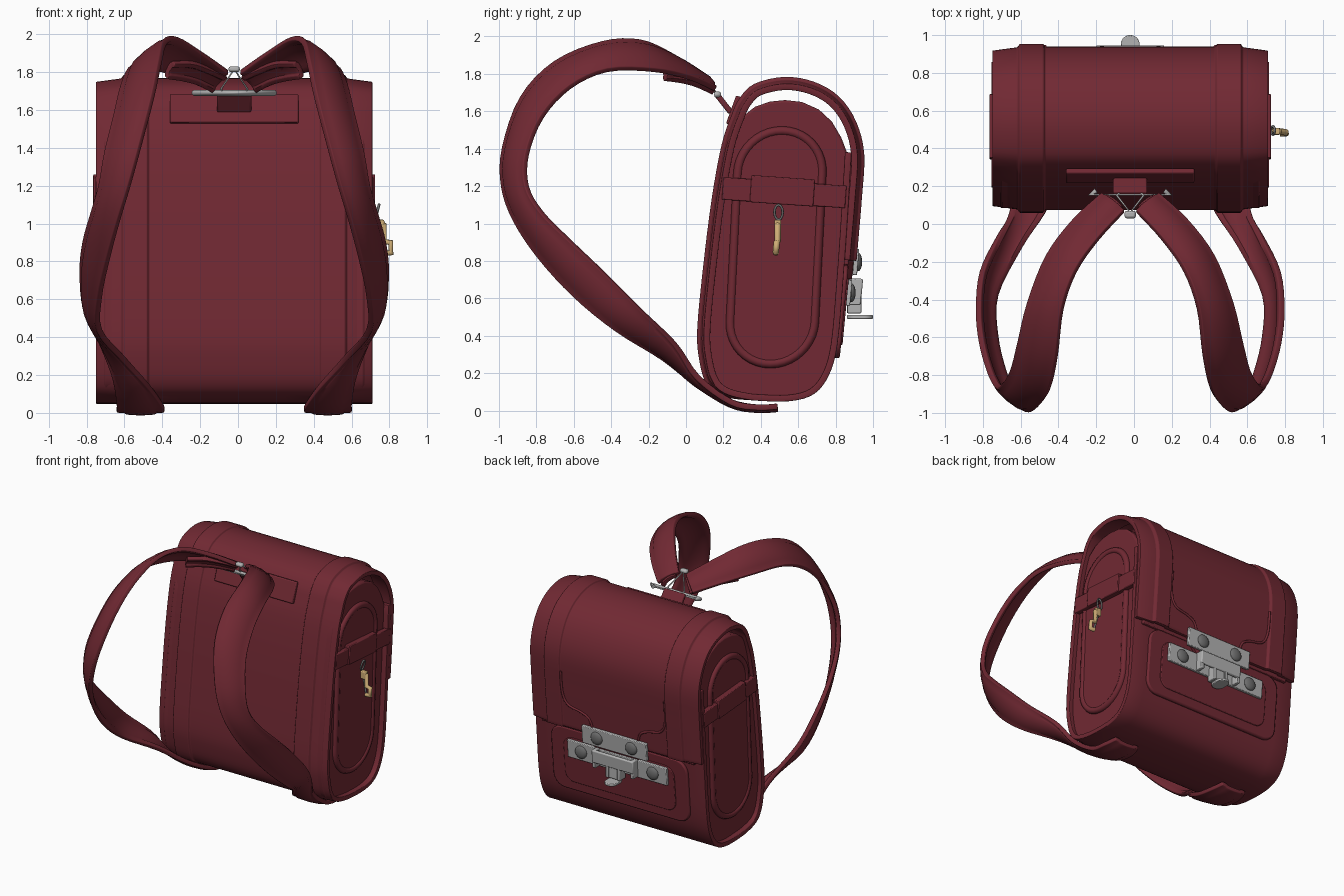
import bpy, bmesh, math
from mathutils import Vector, Matrix

cube = bpy.data.objects.get("Cube")
if cube:
    bpy.data.objects.remove(cube, do_unlink=True)

MID = -0.02  # symmetry plane of the bag


def material(name, rgb):
    m = bpy.data.materials.new(name)
    m.use_nodes = True
    m.diffuse_color = (*rgb, 1)
    m.node_tree.nodes["Principled BSDF"].inputs["Base Color"].default_value = (*rgb, 1)
    return m


LEATHER = material("maroon leather", (0.165, 0.022, 0.033))
STEEL = material("brushed steel", (0.45, 0.45, 0.45))
RIVET = material("dark steel", (0.15, 0.15, 0.15))
BRASS = material("brass", (0.62, 0.42, 0.18))


def finish(name, bm, mat, bevel=0, thick=0, offset=-1, fix=True):
    if fix:
        bmesh.ops.recalc_face_normals(bm, faces=bm.faces)
    me = bpy.data.meshes.new(name)
    bm.to_mesh(me)
    bm.free()
    me.materials.append(mat)
    ob = bpy.data.objects.new(name, me)
    bpy.context.collection.objects.link(ob)
    if thick:
        mod = ob.modifiers.new("Thickness", "SOLIDIFY")
        mod.thickness, mod.offset = thick, offset
    if bevel:
        mod = ob.modifiers.new("Bevel", "BEVEL")
        mod.width, mod.segments, mod.angle_limit = bevel, 2, math.radians(45)
    bpy.ops.object.select_all(action="DESELECT")
    ob.select_set(True)
    bpy.context.view_layer.objects.active = ob
    bpy.ops.object.shade_smooth_by_angle(angle=math.radians(40))
    return ob


def smooth(pts, n):
    """Catmull-Rom samples through points of any dimension."""
    pts = [Vector(p) for p in pts]
    out = []
    for i in range(len(pts) - 1):
        a, b, c, d = pts[max(i - 1, 0)], pts[i], pts[i + 1], pts[min(i + 2, len(pts) - 1)]
        for k in range(n):
            t = k / n
            out.append(b + (c - a) * (t / 2) + (2 * a - 5 * b + 4 * c - d) * (t * t / 2)
                       + (3 * b - a - 3 * c + d) * (t ** 3 / 2))
    return out + [pts[-1]]


def grid(rows):
    bm = bmesh.new()
    v = [[bm.verts.new(p) for p in row] for row in rows]
    for a, b in zip(v, v[1:]):
        for j in range(len(a) - 1):
            bm.faces.new((a[j], a[j + 1], b[j + 1], b[j]))
    return bm


def prism(name, outline, place, depth, mat, bevel=0):
    """Extrude a 2D outline; place maps (u, v, w) into the scene."""
    bm = bmesh.new()
    low, high = ([bm.verts.new(place(u, v, w)) for u, v in outline] for w in (0, depth))
    bm.faces.new(low)
    bm.faces.new(high)
    for i in range(len(low)):
        j = (i + 1) % len(low)
        bm.faces.new((low[i], low[j], high[j], high[i]))
    return finish(name, bm, mat, bevel)


def box(name, center, size, mat, bevel=0.006, tilt=0):
    bm = bmesh.new()
    m = (Matrix.Translation(center) @ Matrix.Rotation(math.radians(tilt), 4, "X")
         @ Matrix.Diagonal((*size, 1)))
    bmesh.ops.create_cube(bm, size=1, matrix=m)
    return finish(name, bm, mat, bevel)


def tube(name, pts, r, mat, cyclic=False):
    cu = bpy.data.curves.new(name, "CURVE")
    cu.dimensions, cu.bevel_depth, cu.bevel_resolution = "3D", r, 2
    cu.use_fill_caps = True
    sp = cu.splines.new("POLY")
    sp.points.add(len(pts) - 1)
    for q, p in zip(sp.points, pts):
        q.co = (*p, 1)
    sp.use_cyclic_u = cyclic
    cu.materials.append(mat)
    ob = bpy.data.objects.new(name, cu)
    bpy.context.collection.objects.link(ob)


def round_rect(w, h, r, n=8):
    out = []
    for q, (sx, sy) in enumerate(((1, 1), (-1, 1), (-1, -1), (1, -1))):
        for k in range(n + 1):
            a = math.pi / 2 * (q + k / n)
            out.append((sx * (w / 2 - r) + r * math.cos(a), sy * (h / 2 - r) + r * math.sin(a)))
    return out


# Outer shell: one sheet from the pocket side, under, up the front and over as the flap
wrap = [(.885, 1.38), (.862, 1), (.837, .65), (.81, .355), (.767, .195), (.687, .09),
        (.553, .05), (.35, .055), (.2, .075), (.11, .14), (.07, .275), (.06, .435),
        (.09, .755), (.137, 1.13), (.19, 1.42), (.243, 1.58), (.286, 1.67), (.366, 1.747),
        (.527, 1.784), (.687, 1.757), (.82, 1.677), (.91, 1.544), (.953, 1.37),
        (.94, 1.13), (.925, .95), (.912, .8)]
STEPS = 4
path = smooth(wrap, STEPS)
half = [(0, -.015), (.19, -.015), (.27, -.015), (.45, -.015), (.46, 0), (.585, 0),
        (.597, -.018), (.73, -.036)]
columns = [(-x, d) for x, d in reversed(half[1:])] + half
rows, lining = [], []
for i, p in enumerate(path):
    t = (path[min(i + 1, len(path) - 1)] - path[max(i - 1, 0)]).normalized()
    n = Vector((-t.y, t.x))
    s = i / STEPS
    ridge = min(1, max(0, (s - 7) / 2))
    last = max(0, 1 - (len(path) - 1 - i) / 2)
    row = []
    for x, d in columns:
        q = p + n * d * ridge
        drop = 0.1 * last if abs(x) < .2 else 0
        row.append((MID + x, q.x - drop * .1, q.y - drop))
    rows.append(row)
    if s <= 14:
        lining.append(tuple(p - n * .025))
finish("shell_and_flap", grid(rows), LEATHER, 0.004, 0.035, -1, fix=False)

# Main compartment with arched top
arch = [(.25, 1.51), (.3, 1.57), (.37, 1.625), (.45, 1.652), (.53, 1.66), (.62, 1.65),
        (.71, 1.61), (.78, 1.545), (.83, 1.46)]
prism("main_compartment", lining + arch, lambda u, v, w: (MID - .69 + w, u, v), 1.38, LEATHER, .012)

# Layer between the compartment and the flap
prism("flap_lining", [(.84, .78), (.87, .78), (.895, 1.34), (.87, 1.36)],
      lambda u, v, w: (MID - .66 + w, u, v), 1.32, LEATHER, .006)

# Side panels, piping and cross bands
for side, label in ((1, "left"), (-1, "right")):
    def place(u, v, w, s=side):
        return (MID + s * (.68 + w), .482 + u + .05 * v, .873 + v)
    oval = round_rect(.45, 1.245, .225, 10)
    prism(label + "_side_panel", round_rect(.44, 1.235, .22, 10), place, .024, LEATHER, .008)
    tube(label + "_side_piping", [place(u, v, .012) for u, v in oval], .024, LEATHER, True)
    box(label + "_side_band", (MID + side * .715, .525, 1.165), (.04, .66, .12), LEATHER, .005, -4)
    box(label + "_side_band_keeper", (MID + side * .722, .515, 1.175), (.045, .34, .145), LEATHER, .005, -4)


# Pocket on the lower rear and flap seams
def rear(z, lift=0):
    return .842 + (z - .7) * .095 + lift


prism("rear_pocket", round_rect(1.18, .5, .1), lambda u, v, w: (MID + u, rear(v + .53, w - .01), v + .53),
      .03, LEATHER, .01)
prism("rear_pocket_inset", round_rect(.96, .36, .08), lambda u, v, w: (MID + u, rear(v + .53, w), v + .53),
      .028, LEATHER, .006)
for s in (1, -1):
    seam = smooth([(.45, 1.25), (.445, 1.08), (.4, .99), (.29, .96), (.22, .92), (.19, .82)], 5)
    tube("flap_seam", [(MID + s * x, .899 + (z - .8) * .088, z) for x, z in seam], .009, LEATHER)

# Latch: two plates, rivets, catch and turn key
box("latch_upper_plate", (MID, .908, .795), (.56, .025, .14), STEEL, .005, -5)
box("latch_lower_plate", (MID, .868, .63), (.86, .03, .14), STEEL, .005, -5)
for x, y, z in ((.15, .92, .795), (.31, .885, .63)):
    for s in (1, -1):
        bm = bmesh.new()
        bmesh.ops.create_uvsphere(bm, u_segments=16, v_segments=10, radius=1, matrix=Matrix.Translation(
            (MID + s * x, y, z)) @ Matrix.Diagonal((.05, .022, .05, 1)))
        finish("latch_rivet", bm, RIVET)
box("latch_catch", (MID, .93, .655), (.36, .025, .1), STEEL, .008, -5)
for s in (1, -1):
    box("latch_catch_cheek", (MID + s * .165, .9, .635), (.03, .07, .14), STEEL)
    box("latch_post", (MID + s * .05, .9, .6), (.025, .075, .16), STEEL)
box("latch_core", (MID, .895, .6), (.08, .07, .16), STEEL)
prism("turn_key", round_rect(.1, .14, .049), lambda u, v, w: (MID + u, .93 + v, .49 + w), .02, STEEL, .005)

# Hanger plate, tab and wire fittings at the front top
box("hanger_plate", (MID, .255, 1.605), (.68, .03, .16), LEATHER, .008, -20)
box("hanger_tab", (MID, .2, 1.645), (.18, .03, .13), LEATHER, .008, 38)
tube("hanger_bar", [(MID + x, y, z) for x, y, z in
                    ((-.18, .175, 1.69), (-.21, .155, 1.69), (.21, .155, 1.69), (.18, .175, 1.69))], .016, STEEL)
tube("hanger_ring", [(MID, .06, 1.815), (MID + .07, .15, 1.71), (MID, .22, 1.62), (MID - .07, .15, 1.71)],
     .006, STEEL, True)
box("strap_joint", (MID, .05, 1.815), (.06, .04, .03), STEEL, .012)

# Shoulder straps: each station is the inner edge then the outer edge
strap = [(.01, .07, 1.8, .13, .16, 1.72), (.15, -.08, 1.9, .28, .02, 1.78),
         (.27, -.25, 1.975, .42, -.17, 1.82), (.34, -.45, 1.965, .52, -.42, 1.82),
         (.37, -.7, 1.86, .57, -.62, 1.73), (.41, -.88, 1.67, .61, -.77, 1.57),
         (.48, -.975, 1.4, .66, -.85, 1.37), (.535, -.98, 1.2, .69, -.85, 1.2),
         (.59, -.92, 1.02, .73, -.77, 1.06), (.645, -.79, .82, .77, -.62, .91),
         (.69, -.6, .61, .785, -.45, .75), (.69, -.38, .43, .765, -.25, .55),
         (.56, -.13, .28, .68, -.06, .36), (.43, .06, .14, .62, .06, .18),
         (.36, .24, .045, .6, .24, .045), (.35, .38, .017, .6, .38, .017),
         (.37, .49, .022, .58, .49, .022)]
under_strap = [(.02, .09, 1.78, .1, .15, 1.7), (.11, .01, 1.82, .18, .06, 1.74),
               (.2, -.07, 1.85, .26, -.02, 1.76), (.3, -.14, 1.85, .34, -.11, 1.77)]


def add_strap(name, stations, s):
    samples = smooth(stations, 4)
    out = []
    for i, p in enumerate(samples):
        a, b = Vector(p[:3]), Vector(p[3:])
        c, d = samples[max(i - 1, 0)], samples[min(i + 1, len(samples) - 1)]
        along = Vector(d[:3]) + Vector(d[3:]) - Vector(c[:3]) - Vector(c[3:])
        n = along.cross(b - a).normalized()
        row = []
        for t, puff in ((0, 0), (.15, 0), (.22, .01), (.5, .014), (.78, .01), (.85, 0), (1, 0)):
            q = a.lerp(b, t) + n * puff
            row.append((MID + s * (q.x - MID), q.y, q.z))
        out.append(row)
    finish(name, grid(out), LEATHER, .006, .032, 0)


for s, label in ((1, "left"), (-1, "right")):
    add_strap(label + "_shoulder_strap", strap, s)
    add_strap(label + "_under_strap", under_strap, s)

# Hook hanging from the left side band
tube("hook_ring", [(.735 + .01 * math.sin(a), .495 + .022 * math.cos(a), 1.06 + .04 * math.sin(a))
                   for a in [k * math.pi / 6 for k in range(12)]], .007, RIVET, True)
box("hook_swivel", (.75, .49, .99), (.045, .035, .06), BRASS)
tube("side_hook", [(.745, .49, 1), (.77, .49, .99), (.772, .49, .905), (.806, .485, .9),
                   (.808, .48, .845), (.772, .48, .845)], .017, BRASS)
tube("hook_gate", [(.745, .49, .97), (.775, .48, .85)], .008, RIVET)
